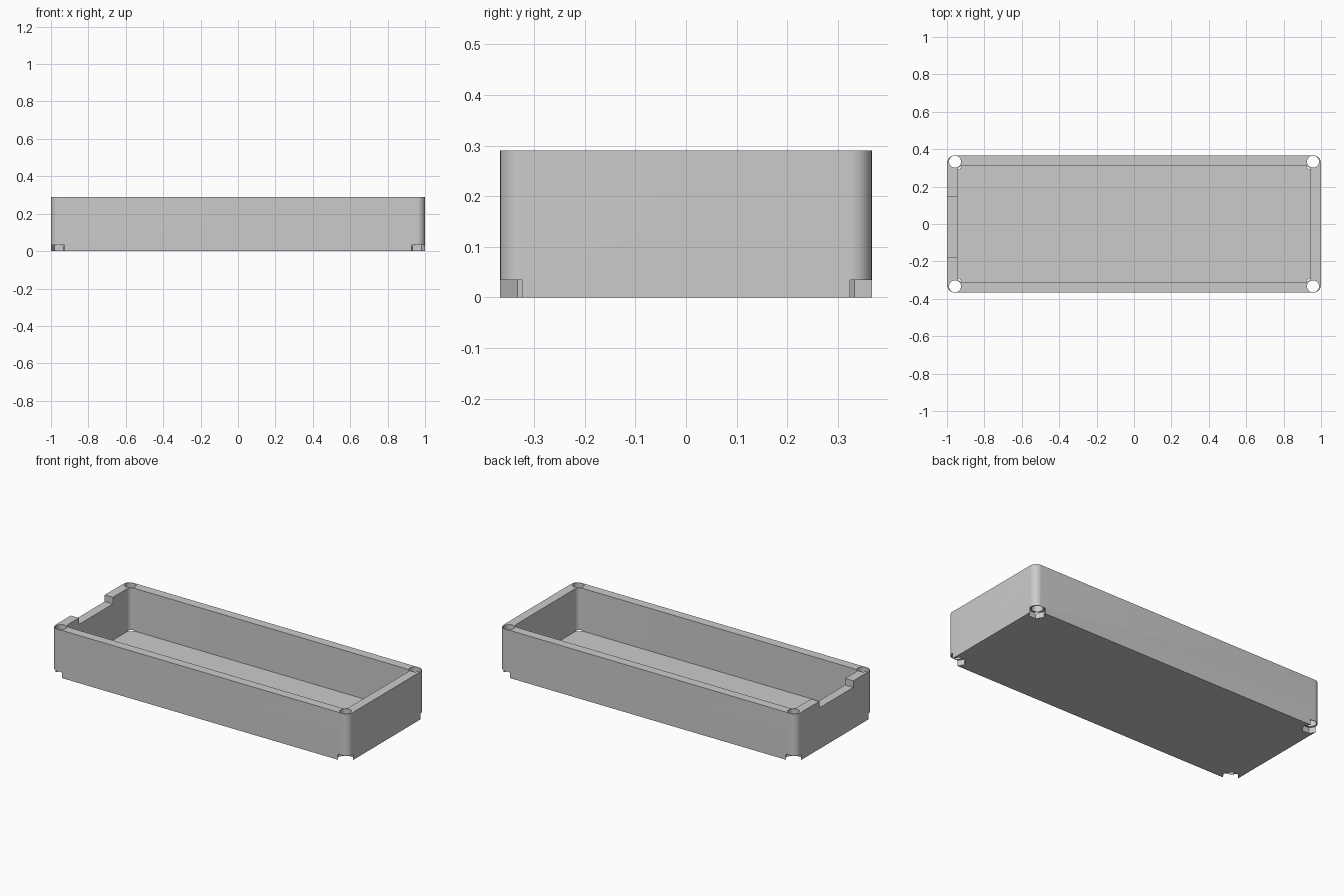
import bpy
import bmesh
import math

cube = bpy.data.objects.get("Cube")
if cube:
    bpy.data.objects.remove(cube, do_unlink=True)

HALF_X, HALF_Y, HEIGHT = 1.0, 0.367, 0.29
WALL, FLOOR = 0.055, 0.03
BOLT_X, BOLT_Y = 0.957, 0.333

grey = bpy.data.materials.new("plain grey")
grey.use_nodes = True
colour = (0.6, 0.6, 0.6, 1)
grey.diffuse_color = colour
grey.node_tree.nodes["Principled BSDF"].inputs["Base Color"].default_value = colour


def prism(name, outline, z0, z1):
    """Extrude a flat outline between two heights."""
    bm = bmesh.new()
    base = bm.faces.new([bm.verts.new((x, y, z0)) for x, y in outline])
    top = bmesh.ops.extrude_face_region(bm, geom=[base])["geom"]
    verts = [v for v in top if isinstance(v, bmesh.types.BMVert)]
    bmesh.ops.translate(bm, verts=verts, vec=(0, 0, z1 - z0))
    bmesh.ops.recalc_face_normals(bm, faces=bm.faces)
    mesh = bpy.data.meshes.new(name)
    bm.to_mesh(mesh)
    bm.free()
    mesh.materials.append(grey)
    obj = bpy.data.objects.new(name, mesh)
    bpy.context.scene.collection.objects.link(obj)
    return obj


def circle(cx, cy, radius, sides):
    return [(cx + radius * math.cos(math.tau * i / sides),
             cy + radius * math.sin(math.tau * i / sides)) for i in range(sides)]


def rounded_rectangle(hx, hy, radius, steps=12):
    points = []
    for quarter, (sx, sy) in enumerate([(1, 1), (-1, 1), (-1, -1), (1, -1)]):
        for i in range(steps + 1):
            a = math.pi / 2 * (quarter + i / steps)
            points.append((sx * (hx - radius) + radius * math.cos(a),
                           sy * (hy - radius) + radius * math.sin(a)))
    return points


# Solid case body
case = prism("case_body", rounded_rectangle(HALF_X, HALF_Y, 0.042), 0, HEIGHT)

# Inner cavity and the shallow notch in the right wall
cutters = [
    prism("cavity_cutter", rounded_rectangle(HALF_X - WALL, HALF_Y - WALL, 0.032),
          FLOOR, HEIGHT + 0.1),
    prism("notch_cutter", [(-1.1, -0.18), (-0.9, -0.18), (-0.9, 0.147), (-1.1, 0.147)],
          HEIGHT - 0.04, HEIGHT + 0.1),
]

# Bolt holes with hexagonal nut recesses that break through the corners
for sx in (-1, 1):
    for sy in (-1, 1):
        x, y = sx * BOLT_X, sy * BOLT_Y
        cutters.append(prism("bolt_hole_cutter", circle(x, y, 0.032, 40), -0.1, HEIGHT + 0.1))
        cutters.append(prism("nut_recess_cutter", circle(x, y, 0.048, 6), -0.1, 0.034))

for cutter in cutters:
    cutter.hide_render = True
    cut = case.modifiers.new(cutter.name, "BOOLEAN")
    cut.operation = "DIFFERENCE"
    cut.solver = "EXACT"
    cut.object = cutter

# Keep the cut result and drop the cutters
graph = bpy.context.evaluated_depsgraph_get()
result = bpy.data.meshes.new_from_object(case.evaluated_get(graph))
case.modifiers.clear()
case.data = result
for cutter in cutters:
    bpy.data.objects.remove(cutter, do_unlink=True)

# Smooth the round walls, keep the other edges sharp
for face in result.polygons:
    face.use_smooth = True
    face.material_index = 0
result.set_sharp_from_angle(angle=math.radians(30))
